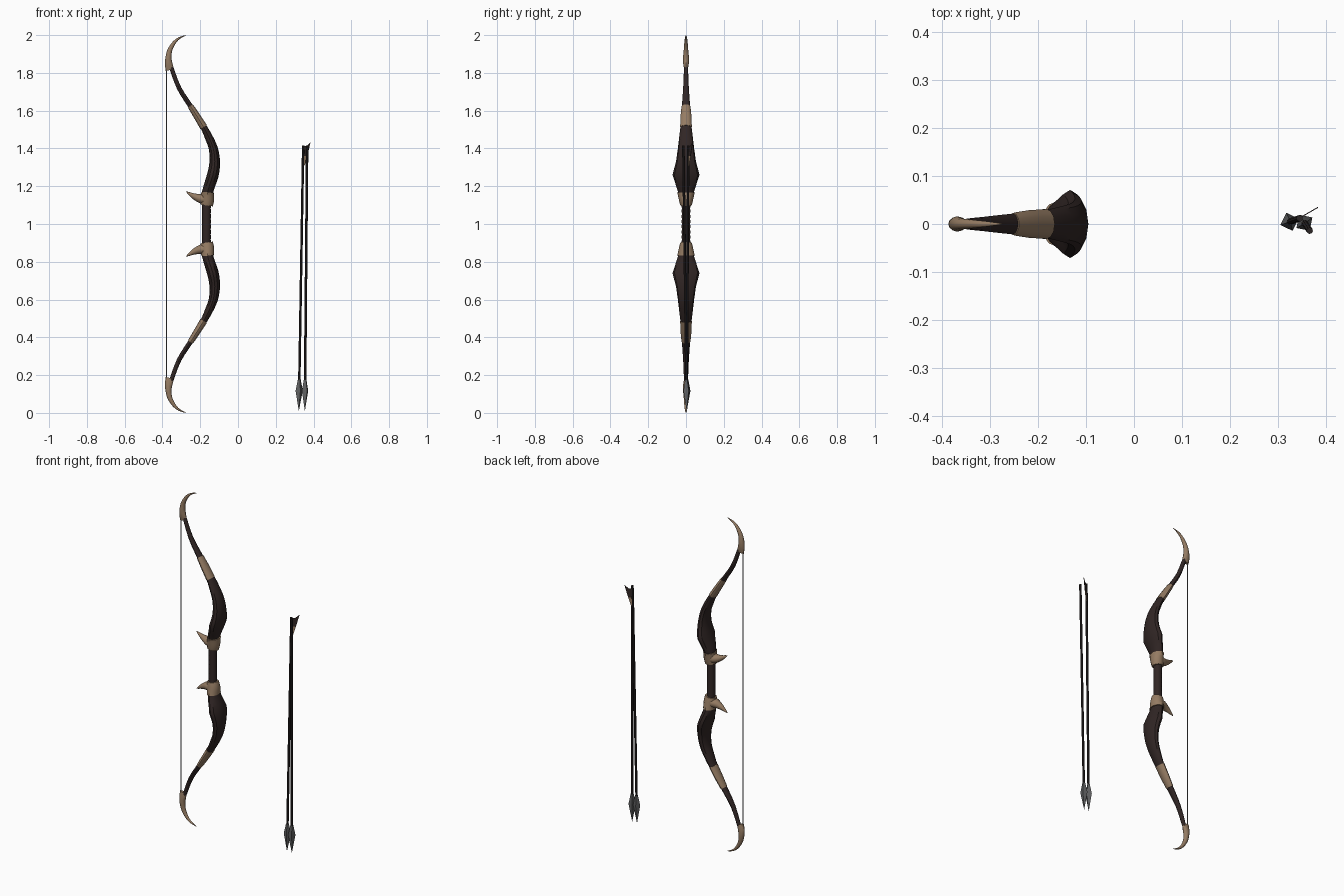
import bpy, bmesh, math
from mathutils import Vector

if "Cube" in bpy.data.objects:
    bpy.data.objects.remove(bpy.data.objects["Cube"])


def material(name, rgb):
    m = bpy.data.materials.new(name)
    m.diffuse_color = (*rgb, 1)
    m.use_nodes = True
    m.node_tree.nodes["Principled BSDF"].inputs["Base Color"].default_value = m.diffuse_color
    return m


WOOD = material("dark brown wood", (0.030, 0.019, 0.018))
BONE = material("tan bone", (0.30, 0.20, 0.125))
STEEL = material("dark steel", (0.12, 0.122, 0.125))
SHAFT = material("blackened shaft", (0.024, 0.019, 0.019))
CORD = material("grey cord", (0.20, 0.20, 0.205))


def finish(name, bm, mat, angle=35):
    bmesh.ops.recalc_face_normals(bm, faces=bm.faces)
    me = bpy.data.meshes.new(name)
    bm.to_mesh(me)
    bm.free()
    me.materials.append(mat)
    ob = bpy.data.objects.new(name, me)
    bpy.context.collection.objects.link(ob)
    bpy.ops.object.select_all(action='DESELECT')
    ob.select_set(True)
    bpy.context.view_layer.objects.active = ob
    bpy.ops.object.shade_smooth_by_angle(angle=math.radians(angle))
    return ob


def catmull(a, b, c, d, t):
    return 0.5 * (2*b + (c-a)*t + (2*a-5*b+4*c-d)*t*t + (3*b-a-3*c+d)*t**3)


def sweep(name, stations, mat, sides=12, steps=3, flip=False):
    """Tube in the xz plane; stations are (x, z, half depth, half width in y)."""
    pts = []
    n = len(stations)
    for i in range(n - 1):
        p = [stations[min(max(k, 0), n - 1)] for k in (i-1, i, i+1, i+2)]
        for s in range(steps):
            t = s / steps
            x, z = (catmull(*(q[k] for q in p), t) for k in (0, 1))
            w = [p[1][k] + (p[2][k] - p[1][k]) * t for k in (2, 3)]
            pts.append((x, z, *w))
    pts.append(stations[-1])
    bm = bmesh.new()
    rings = []
    for i, (x, z, a, b) in enumerate(pts):
        q0, q1 = pts[max(i-1, 0)], pts[min(i+1, len(pts)-1)]
        t = Vector((q1[0]-q0[0], q1[1]-q0[1])).normalized()
        ring = []
        for k in range(sides):
            ang = 2 * math.pi * k / sides
            c = math.cos(ang) * a
            zz = z - t.x * c
            ring.append(bm.verts.new((x + t.y * c, math.sin(ang) * b,
                                      2 - zz if flip else zz)))
        rings.append(ring)
    for r, s in zip(rings, rings[1:]):
        for k in range(sides):
            j = (k + 1) % sides
            bm.faces.new((r[k], r[j], s[j], s[k]))
    bm.faces.new(rings[0])
    bm.faces.new(rings[-1])
    return finish(name, bm, mat)


def rod(name, p0, p1, profile, mat, sides):
    """Straight turned part; profile is (distance from p0, radius)."""
    p0, p1 = Vector(p0), Vector(p1)
    rot = (p1 - p0).to_track_quat('Z', 'Y')
    bm = bmesh.new()
    rings = [[bm.verts.new(p0 + rot @ Vector((r*math.cos(2*math.pi*k/sides),
                                              r*math.sin(2*math.pi*k/sides), d)))
              for k in range(sides)] for d, r in profile]
    for r, s in zip(rings, rings[1:]):
        for k in range(sides):
            j = (k + 1) % sides
            bm.faces.new((r[k], r[j], s[j], s[k]))
    bm.faces.new(rings[0])
    bm.faces.new(rings[-1])
    return finish(name, bm, mat)


def vane(name, outline, mat):
    """Thin feather plate standing on the left arrow; outline is (out, z)."""
    out, nrm = Vector((.86, .5, 0)), Vector((-.5, .86, 0)) * .001
    base = Vector((.344, .012, 0))
    bm = bmesh.new()
    a, b = ([bm.verts.new(base + out*u + Vector((0, 0, z)) + nrm*s) for u, z in outline]
            for s in (-1, 1))
    bm.faces.new(a)
    bm.faces.new(b)
    n = len(outline)
    for k in range(n):
        j = (k + 1) % n
        bm.faces.new((a[k], a[j], b[j], b[k]))
    finish(name, bm, mat)


# Bow halves, mirrored about z = 1
LIMB = [(-.166, 1.10, .024, .024), (-.161, 1.17, .029, .042),
        (-.133, 1.26, .031, .071), (-.123, 1.33, .028, .053),
        (-.131, 1.40, .024, .043), (-.155, 1.46, .021, .036),
        (-.186, 1.52, .017, .029), (-.249, 1.62, .013, .022),
        (-.312, 1.72, .012, .015), (-.354, 1.83, .011, .010)]
BAND = [(-.182, 1.513, .020, .031), (-.217, 1.57, .018, .029),
        (-.252, 1.625, .0155, .023)]
TIP = [(-.361, 1.815, .023, .009), (-.367, 1.85, .020, .015),
       (-.368, 1.88, .016, .016), (-.361, 1.92, .013, .012),
       (-.338, 1.96, .009, .009), (-.310, 1.985, .005, .006),
       (-.275, 1.999, .001, .001)]
COLLAR = [(-.166, 1.098, .033, .030), (-.162, 1.13, .036, .038),
          (-.160, 1.168, .034, .047)]
SPIKE = [(-.160, 1.135, .032, .036), (-.195, 1.134, .026, .030),
         (-.235, 1.148, .015, .015), (-.275, 1.172, .001, .001)]
for side, flip in (("upper", False), ("lower", True)):
    sweep(side + "_limb", LIMB, WOOD, flip=flip)
    sweep(side + "_limb_band", BAND, BONE, flip=flip)
    sweep(side + "_horn_tip", TIP, BONE, flip=flip)
    sweep(side + "_guard_collar", COLLAR, BONE, flip=flip)
    sweep(side + "_guard_spike", SPIKE, BONE, flip=flip)

# Wrapped grip with slight ridges
sweep("grip", [(-.167, .89 + .0137*i, .0225 + .0012*(i % 2), .022 + .0012*(i % 2))
               for i in range(17)], WOOD, steps=1)

# Bow string
rod("bow_string", (-.378, 0, .18), (-.378, 0, 1.82), [(0, .0026), (1.64, .0026)], CORD, 6)

# Two leaning arrows, points down
for name, tip, top in (("left", (.322, .004, .012), (.345, .012, 1.415)),
                       ("right", (.354, .004, .012), (.366, -.014, 1.415))):
    length = (Vector(top) - Vector(tip)).length
    rod(name + "_arrow_shaft", tip, top, [(.12, .0068), (length, .0068)], SHAFT, 8)
    rod(name + "_arrow_head", tip, top,
        [(0, .0005), (.105, .020), (.165, .008)], STEEL, 4)

# Feather on the left arrow: dark upper part, tan lower part
vane("arrow_feather", [(0, 1.36), (.026, 1.36), (.046, 1.432), (.022, 1.412),
                       (-.006, 1.412)], WOOD)
vane("arrow_feather_base", [(0, 1.30), (.012, 1.315), (.026, 1.36), (0, 1.36)], BONE)
